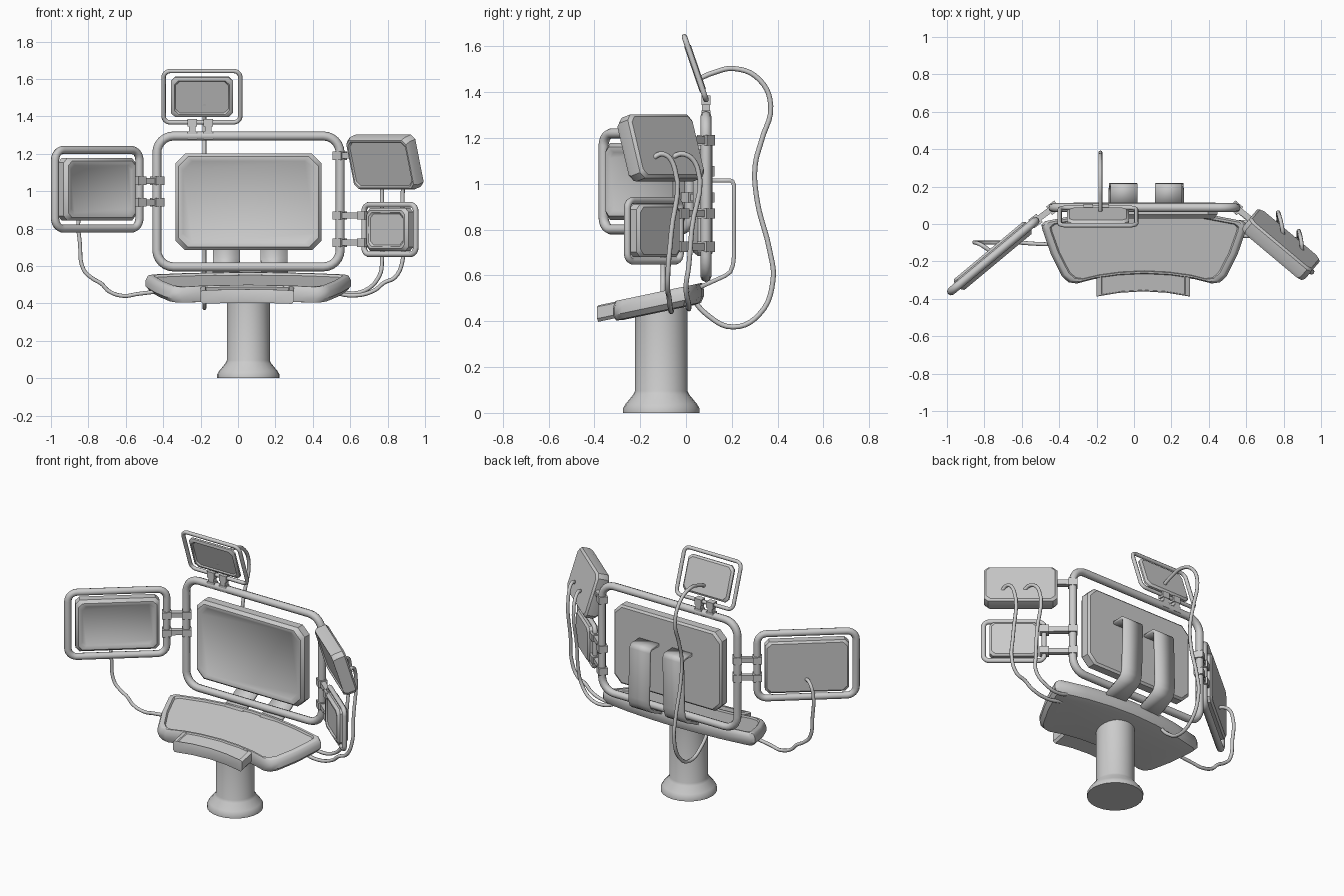
import bpy, bmesh
from math import sin, cos, pi, radians
from mathutils import Vector, Matrix

if "Cube" in bpy.data.objects:
    bpy.data.objects.remove(bpy.data.objects["Cube"])


def finish(ob, angle=35):
    bpy.ops.object.select_all(action='DESELECT')
    ob.select_set(True)
    bpy.context.view_layer.objects.active = ob
    if ob.type == 'CURVE':
        bpy.ops.object.convert(target='MESH')
        ob = bpy.context.view_layer.objects.active
    bpy.ops.object.shade_smooth_by_angle(angle=radians(angle))
    return ob


def loft(name, rings, matrix=Matrix(), caps=True):
    """Skin a stack of equal-sized closed rings."""
    bm = bmesh.new()
    vs = [[bm.verts.new(p) for p in r] for r in rings]
    n = len(vs[0])
    for a, b in zip(vs, vs[1:]):
        for i in range(n):
            bm.faces.new((a[i], a[(i + 1) % n], b[(i + 1) % n], b[i]))
    if caps:
        bm.faces.new(vs[0][::-1])
        bm.faces.new(vs[-1])
    bmesh.ops.recalc_face_normals(bm, faces=bm.faces)
    me = bpy.data.meshes.new(name)
    bm.to_mesh(me)
    bm.free()
    ob = bpy.data.objects.new(name, me)
    ob.matrix_world = matrix
    bpy.context.collection.objects.link(ob)
    return finish(ob)


def tube(name, pts, r, cyclic=False, smooth=False, matrix=Matrix()):
    cu = bpy.data.curves.new(name, 'CURVE')
    cu.dimensions = '3D'
    cu.bevel_depth, cu.bevel_resolution, cu.resolution_u = r, 2, 5
    cu.use_fill_caps = True
    if smooth:
        sp = cu.splines.new('BEZIER')
        sp.bezier_points.add(len(pts) - 1)
        for b, p in zip(sp.bezier_points, pts):
            b.co = p
            b.handle_left_type = b.handle_right_type = 'AUTO'
    else:
        sp = cu.splines.new('POLY')
        sp.points.add(len(pts) - 1)
        for b, p in zip(sp.points, pts):
            b.co = (*p, 1)
    sp.use_cyclic_u = cyclic
    ob = bpy.data.objects.new(name, cu)
    ob.matrix_world = matrix
    bpy.context.collection.objects.link(ob)
    return finish(ob, 60)


def frame(name, w, h, r, corner, matrix):
    """Rounded rectangular tube frame in the local xz plane."""
    pts = []
    for k, (sx, sz) in enumerate(((1, 1), (-1, 1), (-1, -1), (1, -1))):
        for i in range(7):
            a = (k + i / 6) * pi / 2
            pts.append((sx * (w / 2 - corner) + corner * cos(a), 0,
                        sz * (h / 2 - corner) + corner * sin(a)))
    return tube(name, pts, r, cyclic=True, matrix=matrix)


def chamfered(w, h, c, y):
    a, b = w / 2, h / 2
    return [(a, y, b - c), (a - c, y, b), (c - a, y, b), (-a, y, b - c),
            (-a, y, c - b), (c - a, y, -b), (a - c, y, -b), (a, y, c - b)]


def screen(name, w, h, d, c, matrix, rim=0.02):
    """Chamfered monitor body with bevelled rim and recessed glass."""
    layers = [(0.012, d / 2), (0, d / 2 - 0.012), (0, -d * 0.25), (rim * .8, -d / 2),
              (rim * 1.5, -d / 2), (rim * 2, -d / 2 + 0.008)]
    return loft(name, [chamfered(w - 2 * i, h - 2 * i, c, y) for i, y in layers], matrix)


def box(name, loc, size, rot=Matrix()):
    x, y, z = (s / 2 for s in size)
    ring = [[(i, -y, -z), (i, y, -z), (i, y, z), (i, -y, z)] for i in (-x, x)]
    return loft(name, ring, Matrix.Translation(loc) @ rot)


def link(name, a, b, collar=0.055, end=True, h=0.045):
    """Connecting bar with a clamp collar on each tube."""
    a, b = Vector(a), Vector(b)
    v = b - a
    rot = Vector((1, 0, 0)).rotation_difference(v).to_matrix().to_4x4()
    box(name + "_bar", (a + b) / 2, (v.length, h * .7, h * .7), rot)
    box(name + "_clamp_inner", a, (collar, collar, h), rot)
    if end:
        box(name + "_clamp_outer", b, (collar, collar, h), rot)


def place(x, y, z, yaw=0, tilt=0):
    return (Matrix.Translation((x, y, z)) @ Matrix.Rotation(radians(yaw), 4, 'Z')
            @ Matrix.Rotation(radians(tilt), 4, 'X'))


# pedestal
profile = [(.167, 0), (.167, .02), (.155, .04), (.122, .08), (.115, .095), (.115, .46)]
loft("pedestal", [[(.055 + r * cos(2 * pi * i / 24), -.108 + r * sin(2 * pi * i / 24), z)
                   for i in range(24)] for r, z in profile])


# sloping desk and front tray share a tilted slab builder
def slab(name, half, cx, cy, layers):
    outline = [(cx + x, y) for x, y in half] + [(cx - x, y) for x, y in half[::-1] if x > 0]
    rings = []
    for s, dz in layers:
        ring = []
        for x, y in outline:
            px, py = cx + (x - cx) * (1 - s / half[2][0]), cy + (y - cy) * (1 - s / .2)
            ring.append((px, py, .485 + .21 * (py + .11) + dz))
        rings.append(ring)
    loft(name, rings)


desk = [(0, -.27), (.14, -.277), (.27, -.295), (.36, -.318), (.405, -.312), (.44, -.28),
        (.5, -.16), (.545, -.03), (.55, -.005), (.53, .015), (.35, .05), (.18, .07), (0, .078)]
slab("desk", desk, .055, -.115, [(.04, -.045), (.012, -.04), (0, -.015), (0, .015),
                                 (.006, .04), (.01, .045), (.022, .045), (.026, .033)])
tray = [(0, -.36), (.13, -.368), (.25, -.388), (.25, -.28), (.13, -.26), (0, -.255)]
slab("tray", tray, .05, -.31, [(.012, -.03), (0, -.015), (0, .036), (.01, .042),
                               (.025, .042), (.03, .036)])

# main screen and frame
frame("main_frame", .98, .70, .024, .09, place(.056, .087, .945))
screen("main_screen", .78, .515, .085, .05, place(.056, .073, .943))

# bent support straps behind the main screen
strap = [(.10, 1.015), (.19, 1.015), (.203, 1.01), (.209, .995), (.209, .68), (.205, .645),
         (.193, .615), (.17, .598), (.02, .53)]
for side, x0 in (("left", -.054), ("right", .185)):
    bm = bmesh.new()
    rows = []
    for y, z in strap:
        off = (1.015 - z) / .45 * .01 * (-1 if side == "left" else 1)
        rows.append([bm.verts.new((x0 + off + s * .072, y, z)) for s in (-1, 1)])
    for a, b in zip(rows, rows[1:]):
        bm.faces.new((a[0], a[1], b[1], b[0]))
    me = bpy.data.meshes.new(side + "_strap")
    bm.to_mesh(me)
    bm.free()
    ob = bpy.data.objects.new(side + "_strap", me)
    bpy.context.collection.objects.link(ob)
    mod = ob.modifiers.new("thickness", 'SOLIDIFY')
    mod.thickness, mod.offset = .018, 0
    finish(ob)

# left monitor
m = place(-.7525, -.172, 1.01, 39.8)
frame("left_frame", .587, .42, .022, .055, m)
screen("left_screen", .5, .335, .08, .025, m)

# top monitor
m = place(-.193, .04, 1.505, 0, 19)
frame("top_frame", .41, .29, .012, .035, m)
screen("top_screen", .33, .225, .03, .022, m, .012)

# right monitors: tilted box above, framed screen below
screen("upper_right_screen", .435, .29, .085, .025, place(.785, -.11, 1.155, -40, 17), .012)
m = place(.812, -.14, .795, -40)
frame("lower_right_frame", .36, .265, .015, .035, m)
screen("lower_right_screen", .29, .23, .07, .022, m, .016)

# clamps joining the frames
for i, z in enumerate((1.055, .94)):
    link(f"left_link_{i}", (-.432, .087, z), (-.527, .016, z))
for i, z in enumerate((.87, .725)):
    link(f"right_link_{i}", (.545, .087, z), (.674, -.024, z))
link("upper_right_link", (.545, .087, 1.19), (.63, .02, 1.19), end=False)
for i, x in enumerate((-.245, -.16)):
    link(f"top_link_{i}", (x, .087, 1.3), (x, .087, 1.365), .04, h=.05)

# cables
top = [(.05, 1.455), (.12, 1.485), (.21, 1.503), (.32, 1.455), (.37, 1.34), (.33, 1.19),
       (.302, 1.08), (.31, .93), (.365, .71), (.38, .58), (.32, .43), (.205, .375),
       (.09, .43), (.02, .51)]
tube("top_cable", [(-.18, y, z) for y, z in top], .011, smooth=True)
tube("left_cable", [(-.76, -.15, .93), (-.82, -.11, .925), (-.85, -.1, .86), (-.845, -.1, .72),
                    (-.825, -.1, .58), (-.78, -.1, .535), (-.73, -.1, .505), (-.69, -.1, .465),
                    (-.61, -.1, .44), (-.54, -.105, .45), (-.42, -.11, .465)], .011, smooth=True)
tube("right_cable_inner", [(.8, -.08, 1.105), (.79, -.01, 1.13), (.775, .05, 1.07),
                           (.772, .025, .8), (.77, .012, .64), (.757, 0, .55), (.68, .012, .47),
                           (.57, .01, .458), (.48, 0, .5)], .011, smooth=True)
tube("right_cable_outer", [(.9, -.155, 1.105), (.895, -.1, 1.13), (.885, -.05, 1.07),
                           (.88, -.065, .78), (.88, -.078, .63), (.84, -.08, .54),
                           (.78, -.075, .51), (.73, -.07, .47), (.62, -.065, .442),
                           (.5, -.06, .46)], .011, smooth=True)
